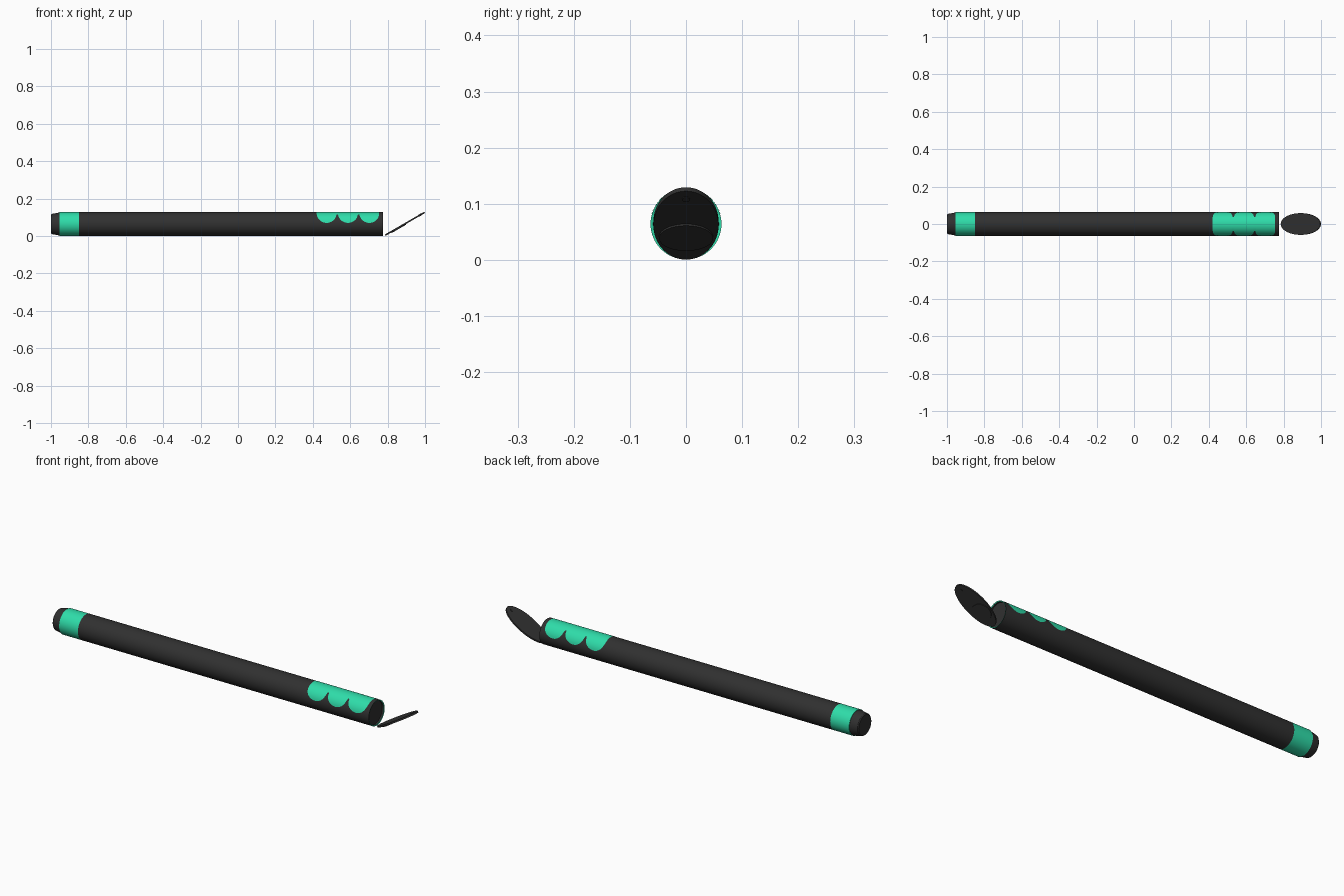
import bpy, bmesh, math
from mathutils import Matrix

if "Cube" in bpy.data.objects:
    bpy.data.objects.remove(bpy.data.objects["Cube"])

ZC, R, N = 0.064, 0.0632, 64


def mat(name, col):
    m = bpy.data.materials.new(name)
    m.diffuse_color = (*col, 1)
    m.use_nodes = True
    m.node_tree.nodes["Principled BSDF"].inputs["Base Color"].default_value = m.diffuse_color
    return m


DARK = mat("charcoal", (0.03, 0.03, 0.03))
GREEN = mat("mint green", (0.028, 0.72, 0.40))


def finish(bm, name, mats, recalc=True):
    if recalc:
        bmesh.ops.recalc_face_normals(bm, faces=bm.faces[:])
    me = bpy.data.meshes.new(name)
    bm.to_mesh(me)
    bm.free()
    for m in mats:
        me.materials.append(m)
    ob = bpy.data.objects.new(name, me)
    bpy.context.collection.objects.link(ob)
    bpy.context.view_layer.objects.active = ob
    ob.select_set(True)
    bpy.ops.object.shade_smooth_by_angle(angle=math.radians(30))
    ob.select_set(False)
    return ob


def lathe(name, profile, mats, rule=lambda i: 0):
    """Spin (x, radius) points around the tube axis; close both ends."""
    bm = bmesh.new()
    rings = []
    for x, r in profile:
        rings.append([bm.verts.new((x, r * math.sin(a), ZC + r * math.cos(a)))
                      for a in (2 * math.pi * k / N for k in range(N))])
    for i in range(len(rings) - 1):
        for k in range(N):
            j = (k + 1) % N
            f = bm.faces.new((rings[i][k], rings[i][j], rings[i + 1][j], rings[i + 1][k]))
            f.material_index = rule(i)
    bm.faces.new(rings[0])
    bm.faces.new(rings[-1])
    return finish(bm, name, mats)


# Tube with a thin green lip around the recessed mouth
lathe("tube_body", [(-0.85, R), (0.775, R), (0.773, 0.0585), (0.765, 0.058)],
      [DARK, GREEN], lambda i: 1 if i == 1 else 0)

# Green band and tapered end plug
lathe("rear_band", [(-0.955, R), (-0.85, R)], [GREEN])
lathe("end_plug", [(-1.0, 0.050), (-0.996, 0.054), (-0.96, 0.0605), (-0.95, 0.0605)], [DARK])

# Scalloped grip wrapped over the top of the tube
LOBES, HALF = (0.474, 0.588, 0.702), 0.053


def lower_edge(x):
    d = min(abs(x - c) for c in LOBES) / HALF
    return 0.116 if d >= 1 else min(0.116, 0.121 - 0.051 * math.sqrt(1 - d * d))


bm = bmesh.new()
rows, NX, NA, RG = [], 150, 24, R + 0.0006
for i in range(NX + 1):
    x = LOBES[0] - HALF + (LOBES[2] - LOBES[0] + 2 * HALF) * i / NX
    t = math.acos((lower_edge(x) - ZC) / RG)
    rows.append([bm.verts.new((x, RG * math.sin(a), ZC + RG * math.cos(a)))
                 for a in (t * (2 * k / NA - 1) for k in range(NA + 1))])
for a, b in zip(rows, rows[1:]):
    for k in range(NA):
        bm.faces.new((a[k], b[k], b[k + 1], a[k + 1]))
finish(bm, "finger_grip", [GREEN], recalc=False)


# Tilted oval flap: discs placed in the flap's own plane
TILT = Matrix.Translation((0.892, 0, 0.065)) @ Matrix.Rotation(-math.radians(30), 4, 'Y')


def oval(name, u, half_len, half_wid, w, thick):
    bm = bmesh.new()
    bmesh.ops.create_cone(bm, cap_ends=True, segments=64, radius1=1, radius2=1, depth=1)
    m = TILT @ Matrix.Translation((u, 0, w)) @ Matrix.Diagonal((half_len, half_wid, thick, 1))
    bmesh.ops.transform(bm, matrix=m, verts=bm.verts[:])
    return finish(bm, name, [DARK])


oval("end_flap", 0, 0.122, 0.058, 0, 0.008)
oval("flap_pad", -0.04, 0.045, 0.048, -0.005, 0.005)
oval("flap_pin", 0.094, 0.008, 0.007, 0, 0.011)
